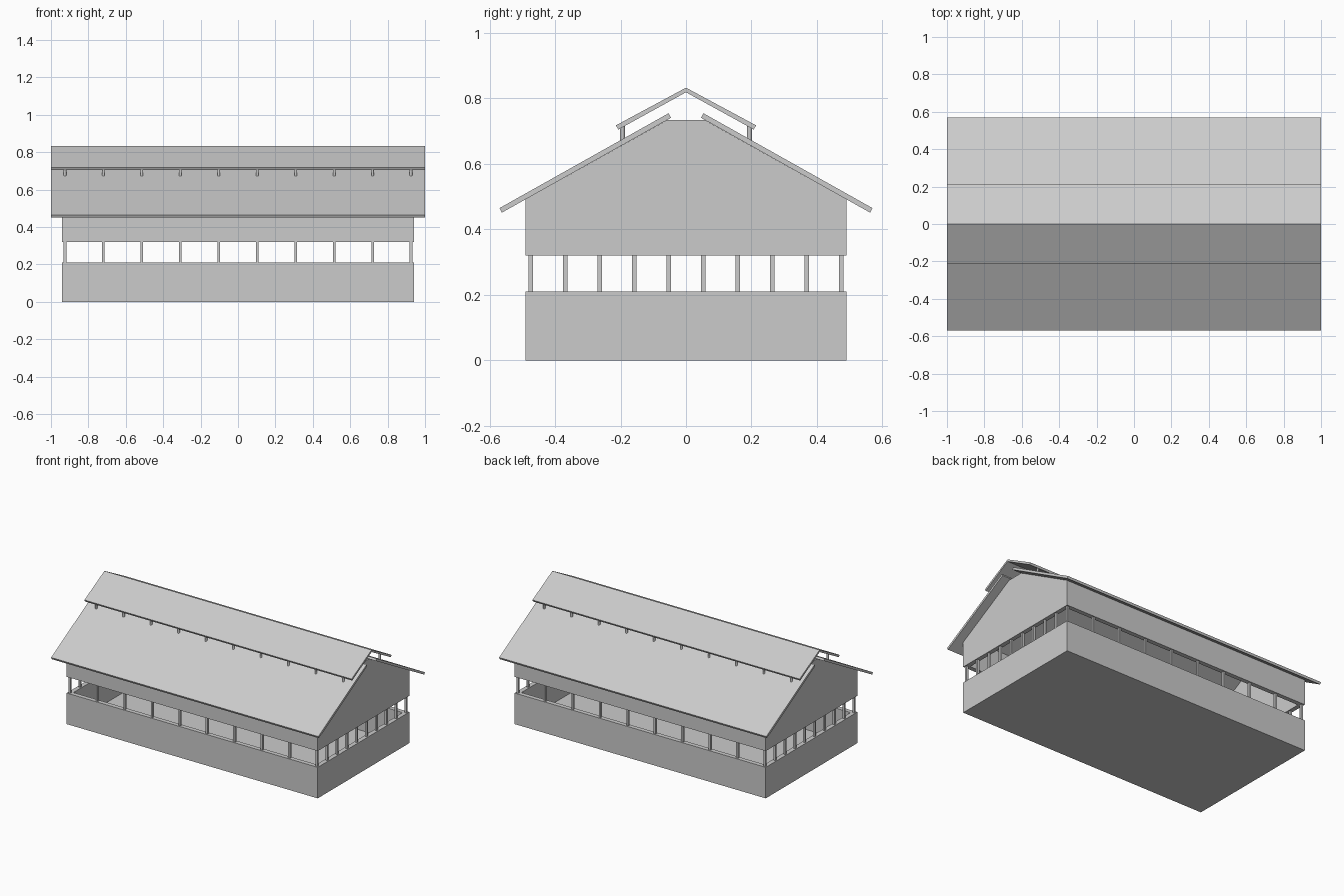
import bpy, bmesh

if "Cube" in bpy.data.objects:
    bpy.data.objects.remove(bpy.data.objects["Cube"])

L, W, T = 0.94, 0.49, 0.03      # half length, half width, wall thickness
SILL, HEAD = 0.21, 0.32         # opening bottom and top
N = 10                          # posts per side


def finish(name, bm):
    bmesh.ops.recalc_face_normals(bm, faces=bm.faces)
    me = bpy.data.meshes.new(name)
    bm.to_mesh(me)
    bm.free()
    ob = bpy.data.objects.new(name, me)
    bpy.context.collection.objects.link(ob)
    return ob


def prism(name, profile, x0, x1):
    """Extrude a (y, z) profile along x."""
    bm = bmesh.new()
    face = bm.faces.new([bm.verts.new((x0, y, z)) for y, z in profile])
    new = bmesh.ops.extrude_face_region(bm, geom=[face])["geom"]
    bmesh.ops.translate(bm, vec=(x1 - x0, 0, 0),
                        verts=[v for v in new if isinstance(v, bmesh.types.BMVert)])
    return finish(name, bm)


def post(name, x, y, z0, z1, sides=4, r=0.007):
    bm = bmesh.new()
    if sides == 4:
        bmesh.ops.create_cube(bm, size=1)
        bmesh.ops.scale(bm, vec=(2 * r, 2 * r, z1 - z0), verts=bm.verts)
    else:
        bmesh.ops.create_cone(bm, cap_ends=True, segments=sides,
                              radius1=r, radius2=r, depth=z1 - z0)
    bmesh.ops.translate(bm, vec=(x, y, (z0 + z1) / 2), verts=bm.verts)
    return finish(name, bm)


def rect(y0, y1, z0, z1):
    return [(y0, z0), (y1, z0), (y1, z1), (y0, z1)]


def flip(profile, s):
    return [(s * y, z) for y, z in profile]


# floor slab
prism("floor", rect(-W + T, W - T, 0, 0.006), -L + T, L - T)

# long walls, roof panels and ridge cap halves on both sides
for s, side in ((-1, "front"), (1, "back")):
    prism(side + "_lower_wall", flip(rect(W - T, W, 0, SILL), s), -L, L)
    prism(side + "_upper_wall", flip([(W - T, HEAD), (W, HEAD), (W, 0.492), (W - T, 0.509)], s), -L, L)
    prism(side + "_roof", flip([(0.563, 0.451), (0.57, 0.465), (0.053, 0.755), (0.046, 0.741)], s), -1, 1)

# gable end walls
gable = [(-W, HEAD), (W, HEAD), (W, 0.492), (0.056, 0.735), (-0.056, 0.735), (-W, 0.492)]
for s, side in ((-1, "left"), (1, "right")):
    a, b = sorted((s * (L - T), s * L))
    prism(side + "_lower_wall", rect(-W + T, W - T, 0, SILL), a, b)
    prism(side + "_gable", gable, a, b)

# raised ridge cap
prism("ridge_cap", [(0.207, 0.705), (0.214, 0.718), (0, 0.833), (-0.214, 0.718),
                    (-0.207, 0.705), (0, 0.819)], -1, 1)

# posts in the openings and short posts carrying the cap
px, py = L - T / 2, W - T / 2
for i in range(N):
    t = -1 + 2 * i / (N - 1)
    for s in (-1, 1):
        post("long_side_post", t * px, s * py, SILL, HEAD)
        post("cap_post", t * px, s * 0.194, 0.67, 0.717, 12)
        if 0 < i < N - 1:
            post("end_post", s * px, t * py, SILL, HEAD)
